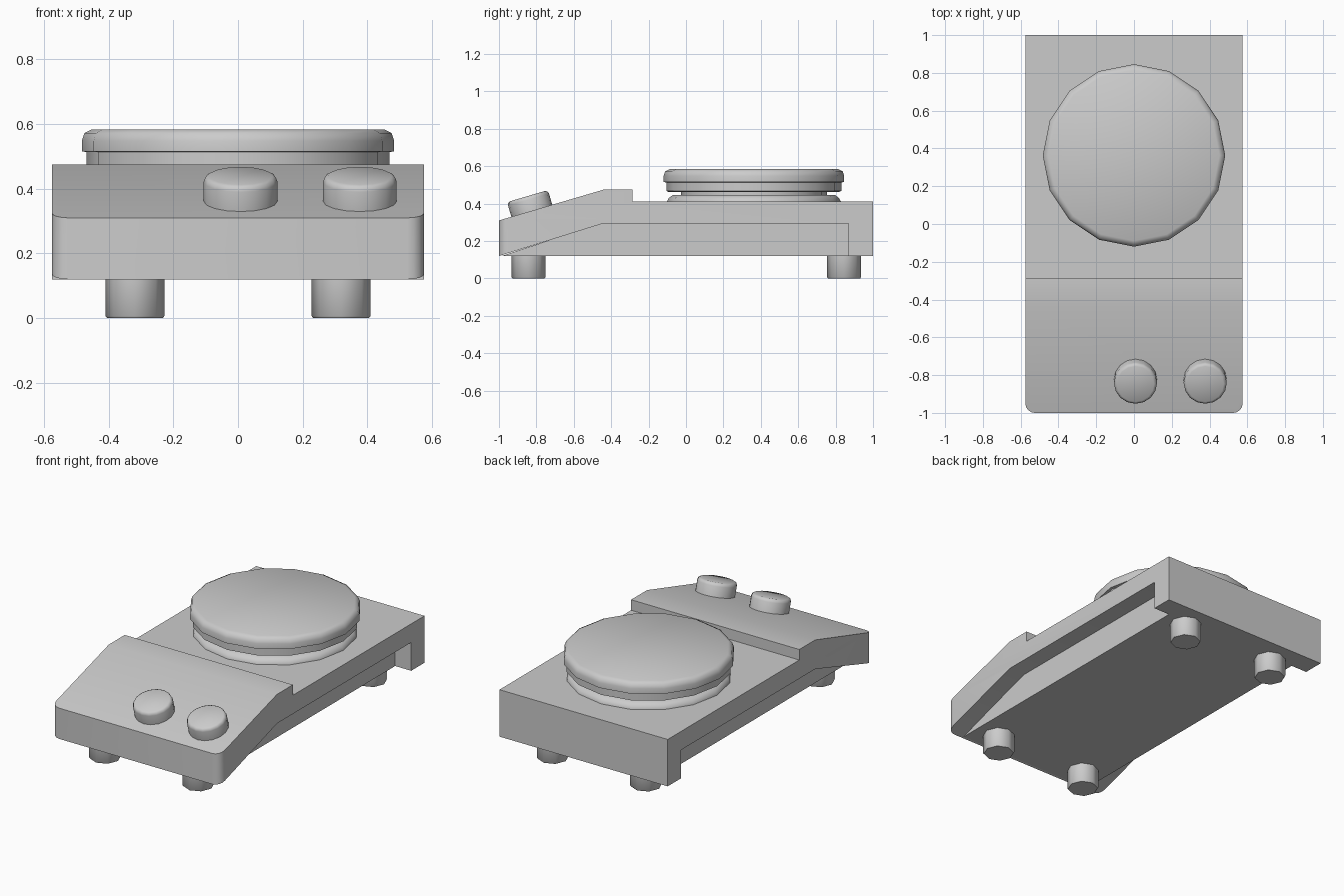
import bpy, bmesh, math
from mathutils import Vector

if "Cube" in bpy.data.objects:
    bpy.data.objects.remove(bpy.data.objects["Cube"])


def finish(bm, name, smooth=False):
    bmesh.ops.recalc_face_normals(bm, faces=bm.faces)
    me = bpy.data.meshes.new(name)
    bm.to_mesh(me)
    bm.free()
    ob = bpy.data.objects.new(name, me)
    bpy.context.collection.objects.link(ob)
    if smooth:
        bpy.ops.object.select_all(action='DESELECT')
        ob.select_set(True)
        bpy.context.view_layer.objects.active = ob
        bpy.ops.object.shade_smooth_by_angle(angle=math.radians(50))
    return ob


def extrude_profile(name, yz, half, corner=0.0):
    """Extrude a side profile across x; optionally round the front corners."""
    bm = bmesh.new()
    face = bm.faces.new([bm.verts.new((-half, y, z)) for y, z in yz])
    geo = bmesh.ops.extrude_face_region(bm, geom=[face])['geom']
    bmesh.ops.translate(bm, vec=(2 * half, 0, 0),
                        verts=[v for v in geo if isinstance(v, bmesh.types.BMVert)])
    if corner:
        front = [e for e in bm.edges
                 if all(v.co.y < -0.99 for v in e.verts)
                 and abs(e.verts[0].co.x - e.verts[1].co.x) < 1e-4]
        bmesh.ops.bevel(bm, geom=front, offset=corner, segments=4,
                        profile=0.5, affect='EDGES')
    return finish(bm, name, bool(corner))


def lathe(name, rz, sides, loc, tilt=0.0):
    """Stack rings of (radius, height) and cap both ends."""
    bm = bmesh.new()
    rings = []
    for r, z in rz:
        rings.append([bm.verts.new((r * math.cos(2 * math.pi * i / sides),
                                    r * math.sin(2 * math.pi * i / sides), z))
                      for i in range(sides)])
    for a, b in zip(rings, rings[1:]):
        for i in range(sides):
            j = (i + 1) % sides
            bm.faces.new((a[i], a[j], b[j], b[i]))
    bm.faces.new(rings[0])
    bm.faces.new(rings[-1])
    ob = finish(bm, name, True)
    ob.location = Vector(loc)
    ob.rotation_euler.x = tilt
    return ob


# Outer housing with sloped control panel and rear lip
extrude_profile("housing", [(-1, 0.12), (-1, 0.31), (-0.44, 0.475), (-0.285, 0.475),
                            (-0.285, 0.41), (1, 0.41), (1, 0.12), (0.87, 0.12),
                            (0.87, 0.295), (-0.44, 0.295)], 0.575, 0.05)

# Recessed lower body
extrude_profile("lower_body", [(-0.985, 0.12), (0.875, 0.12),
                               (0.875, 0.30), (-0.44, 0.30)], 0.465)

# Round top plate on a stepped neck
lathe("plate_base", [(0.465, 0.40), (0.465, 0.412), (0.455, 0.43), (0.435, 0.445),
                     (0.39, 0.447), (0.39, 0.47)], 16, (0, 0.363, 0))
lathe("top_plate", [(0.455, 0.462), (0.468, 0.468), (0.468, 0.513), (0.483, 0.516),
                    (0.483, 0.548), (0.475, 0.572), (0.452, 0.584)], 16, (0, 0.363, 0))

# Control knobs, square to the sloped panel
slope = math.atan2(0.165, 0.56)
for side, x in (("middle", 0.008), ("right", 0.377)):
    lathe("knob_" + side, [(0.114, 0), (0.114, 0.078), (0.109, 0.091), (0.098, 0.097)],
          16, (x, -0.82, 0.347), slope)

# Four feet
for sx in (-1, 1):
    for label, y in (("front", -0.842), ("back", 0.845)):
        lathe(f"{label}_foot_{'left' if sx < 0 else 'right'}",
              [(0.086, 0), (0.091, 0.006), (0.091, 0.13)], 8, (sx * 0.319, y, 0))
